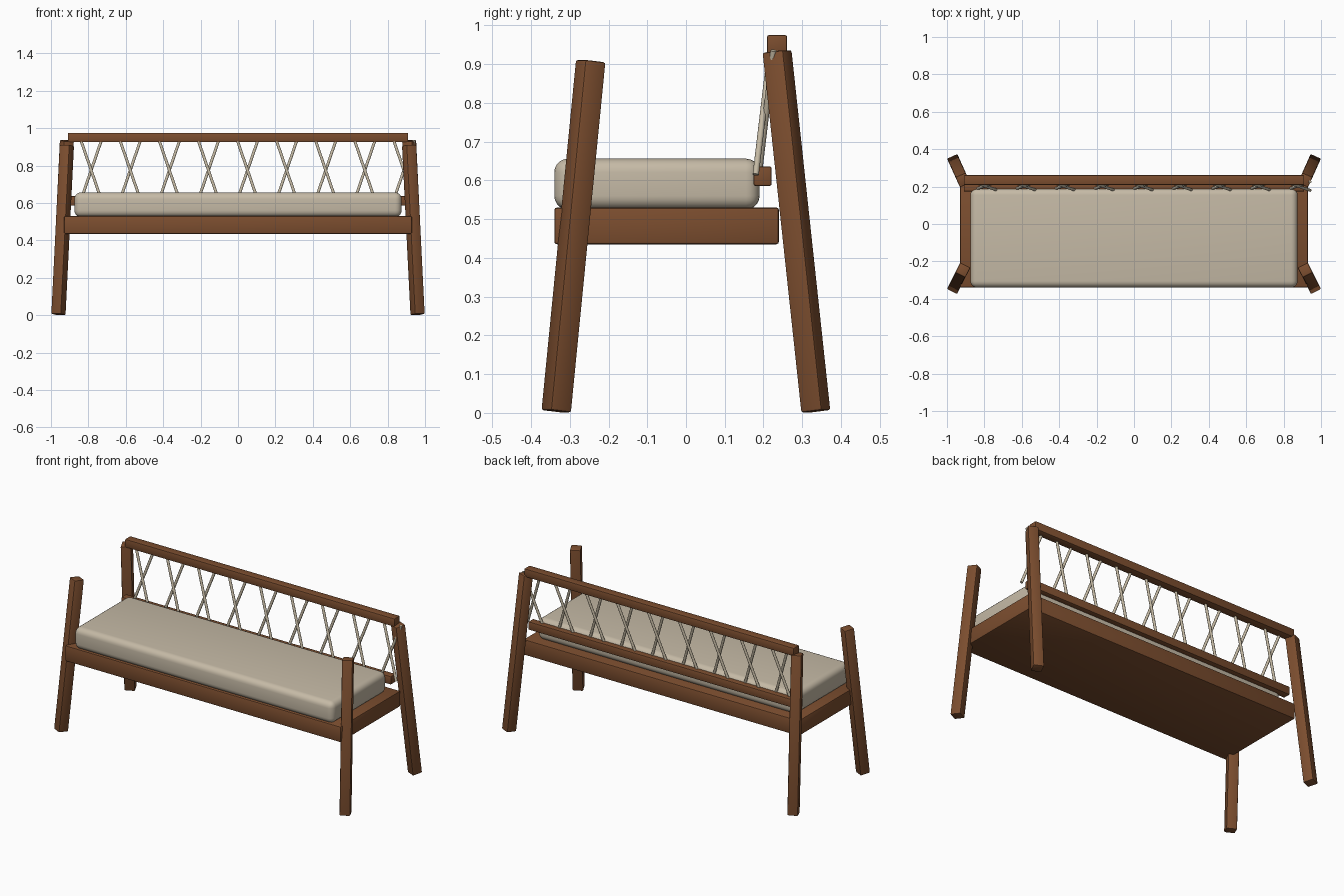
import bpy
import math
from mathutils import Matrix, Vector

default = bpy.data.objects.get("Cube")
if default:
    bpy.data.objects.remove(default, do_unlink=True)


def material(name, color):
    mat = bpy.data.materials.new(name)
    mat.use_nodes = True
    mat.diffuse_color = color
    bsdf = mat.node_tree.nodes["Principled BSDF"]
    bsdf.inputs["Base Color"].default_value = color
    bsdf.inputs["Roughness"].default_value = 0.7
    return mat


WOOD = material("warm brown wood", (0.20, 0.075, 0.028, 1))
FABRIC = material("beige fabric", (0.56, 0.49, 0.38, 1))
ROPE = material("natural rope", (0.56, 0.49, 0.37, 1))


def finish(obj, name, mat, bevel=0, segments=2):
    obj.name = name
    obj.data.materials.append(mat)
    if bevel:
        mod = obj.modifiers.new("Rounded edges", 'BEVEL')
        mod.width = bevel
        mod.segments = segments
        bpy.ops.object.modifier_apply(modifier=mod.name)
    bpy.ops.object.shade_smooth_by_angle(angle=math.radians(40))
    return obj


def box(name, low, high, mat, bevel, segments=2):
    """Rounded block between two opposite corners."""
    low, high = Vector(low), Vector(high)
    bpy.ops.mesh.primitive_cube_add(size=1)
    obj = bpy.context.object
    obj.data.transform(Matrix.Translation((low + high) / 2)
                       @ Matrix.Diagonal((*(high - low), 1)))
    return finish(obj, name, mat, bevel, segments)


def leg(name, foot, top, width):
    """Square post whose sides follow the direction it leans in."""
    foot, top = Vector(foot), Vector(top)
    up = (top - foot).normalized()
    side = up.cross(Vector((0, 0, 1))).normalized()
    turn = Matrix((side, up.cross(side), up)).transposed().to_4x4()
    bpy.ops.mesh.primitive_cube_add(size=1)
    obj = bpy.context.object
    obj.data.transform(Matrix.Translation((foot + top) / 2) @ turn
                       @ Matrix.Diagonal((width, width, (top - foot).length, 1)))
    return finish(obj, name, WOOD, 0.006)


def cord(name, start, end, radius):
    start, end = Vector(start), Vector(end)
    line = end - start
    bpy.ops.mesh.primitive_cylinder_add(vertices=10, radius=radius, depth=line.length)
    obj = bpy.context.object
    obj.data.transform(Matrix.Translation((start + end) / 2)
                       @ line.to_track_quat('Z', 'Y').to_matrix().to_4x4())
    return finish(obj, name, ROPE)


# Four splayed legs
for label, s in (("left", 1), ("right", -1)):
    leg("front_leg_" + label, (s * 0.96, -0.335, 0.004), (s * 0.915, -0.246, 0.908), 0.06)
    leg("back_leg_" + label, (s * 0.96, 0.335, 0.004), (s * 0.915, 0.235, 0.933), 0.06)

# Seat base and cushion
box("seat_base", (-0.93, -0.34, 0.435), (0.93, 0.24, 0.53), WOOD, 0.007)
box("seat_cushion", (-0.875, -0.34, 0.525), (0.875, 0.19, 0.656), FABRIC, 0.035, 5)

# Backrest rails
box("top_rail", (-0.91, 0.209, 0.925), (0.91, 0.261, 0.975), WOOD, 0.005)
box("lower_back_rail", (-0.91, 0.174, 0.586), (0.91, 0.221, 0.636), WOOD, 0.005)

# Crossed cords between the rails
for i in range(9):
    x = -0.785 + i * 0.209
    for label, s in (("a", 1), ("b", -1)):
        shift = s * 0.004
        cord(f"back_cord_{i + 1}_{label}", (x - s * 0.055, 0.184 + shift, 0.615),
             (x + s * 0.055, 0.222 + shift, 0.935), 0.008)
